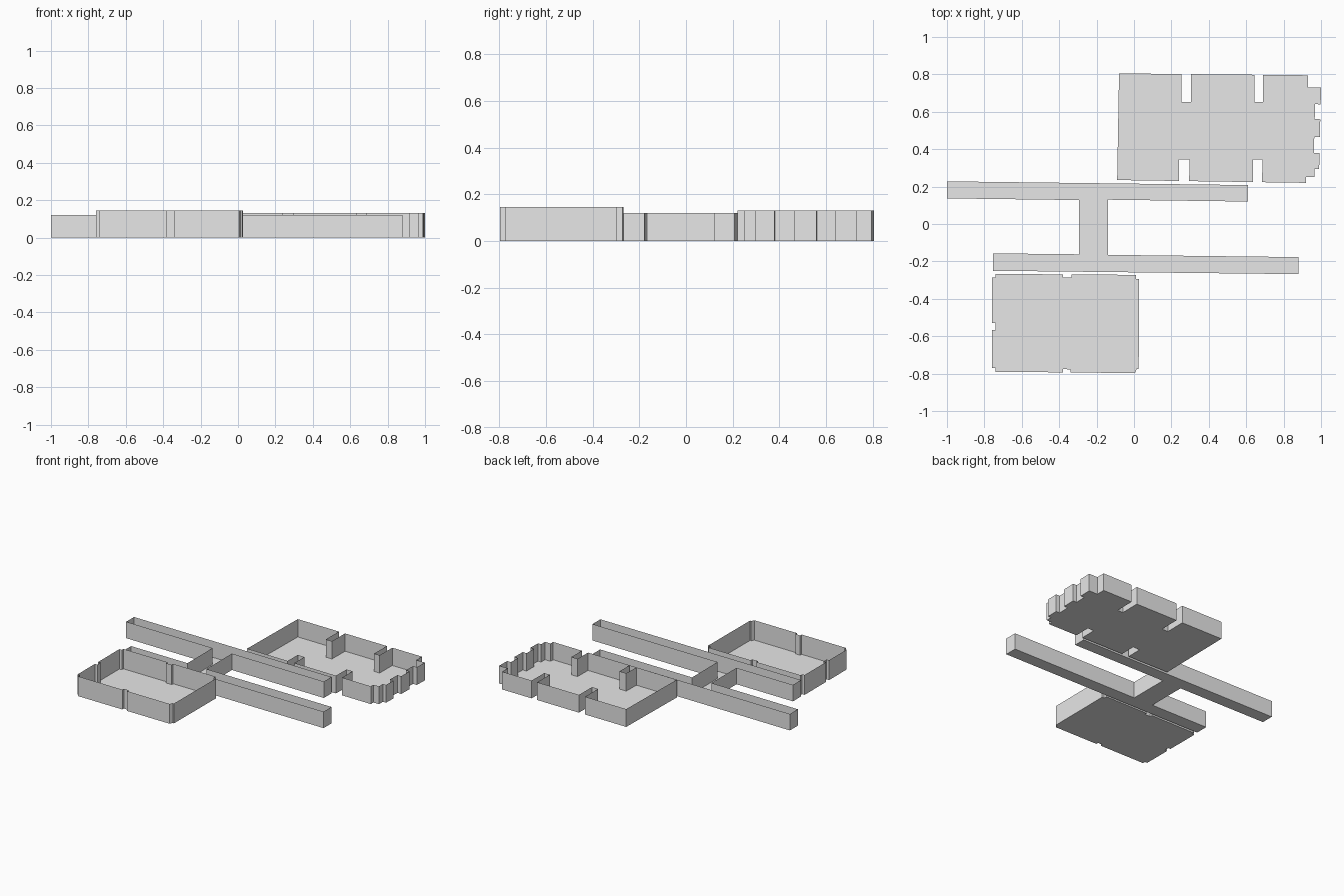
import bpy
import bmesh
from mathutils import Vector

default_cube = bpy.data.objects.get("Cube")
if default_cube:
    bpy.data.objects.remove(default_cube, do_unlink=True)

# Single plain grey finish
grey = bpy.data.materials.new("plain grey")
grey.use_nodes = True
grey.diffuse_color = (0.8, 0.8, 0.8, 1)
grey.node_tree.nodes["Principled BSDF"].inputs["Base Color"].default_value = grey.diffuse_color


def notched_edge(start, end, notches):
    """Points from start to end; each notch is (distance, width, depth) and cuts inward."""
    start, end = Vector(start), Vector(end)
    along = (end - start).normalized()
    inward = Vector((-along.y, along.x))
    points = [start]
    for distance, width, depth in notches:
        near = start + along * distance
        far = near + along * width
        points += [near, near + inward * depth, far + inward * depth, far]
    return points + [end]


def open_tray(name, outline, height):
    """Thin floor with thin upright walls along a counter-clockwise outline."""
    mesh = bpy.data.meshes.new(name)
    bm = bmesh.new()
    lower = [bm.verts.new((p[0], p[1], 0)) for p in outline]
    upper = [bm.verts.new((p[0], p[1], height)) for p in outline]
    floor = bm.faces.new(list(reversed(lower)))
    for i in range(len(lower)):
        j = (i + 1) % len(lower)
        bm.faces.new((lower[i], lower[j], upper[j], upper[i]))
    bmesh.ops.triangulate(bm, faces=[floor])
    bm.to_mesh(mesh)
    bm.free()
    mesh.materials.append(grey)
    tray = bpy.data.objects.new(name, mesh)
    bpy.context.collection.objects.link(tray)
    return tray


# Large back room: deep notches front and back, stepped right end
back_outline = (
    notched_edge((-.09, .235), (.92, .22), [(.33, .055, .115), (.725, .05, .12)])
    + [(.92, .25), (.965, .25), (.965, .295)]
    + notched_edge((.99, .295), (1, .73), [(.085, .085, .03), (.265, .08, .03)])
    + [(.93, .73)]
    + notched_edge((.93, .795), (-.08, .805), [(.24, .045, .145), (.625, .05, .15)])
)
open_tray("back_room", back_outline, .13)

# Small front room: shallow notches and nicked corners
front_outline = (
    notched_edge((-.74, -.79), (.005, -.797), [(.36, .04, .017)])
    + [(.015, -.775), (.025, -.775), (.028, -.295), (.01, -.295)]
    + notched_edge((.01, -.272), (-.74, -.267), [(.345, .045, .017)])
    + [(-.74, -.285)]
    + notched_edge((-.76, -.285), (-.76, -.77), [(.245, .037, .02)])
    + [(-.74, -.77)]
)
open_tray("front_room", front_outline, .145)

# Two long corridors joined by a short cross passage
corridor_outline = [
    (-.755, -.25), (.88, -.268), (.88, -.177), (-.14, -.165),
    (-.14, .13), (.61, .12), (.61, .208), (-1, .228),
    (-1, .137), (-.295, .128), (-.295, -.162), (-.755, -.157),
]
open_tray("corridor", corridor_outline, .12)
